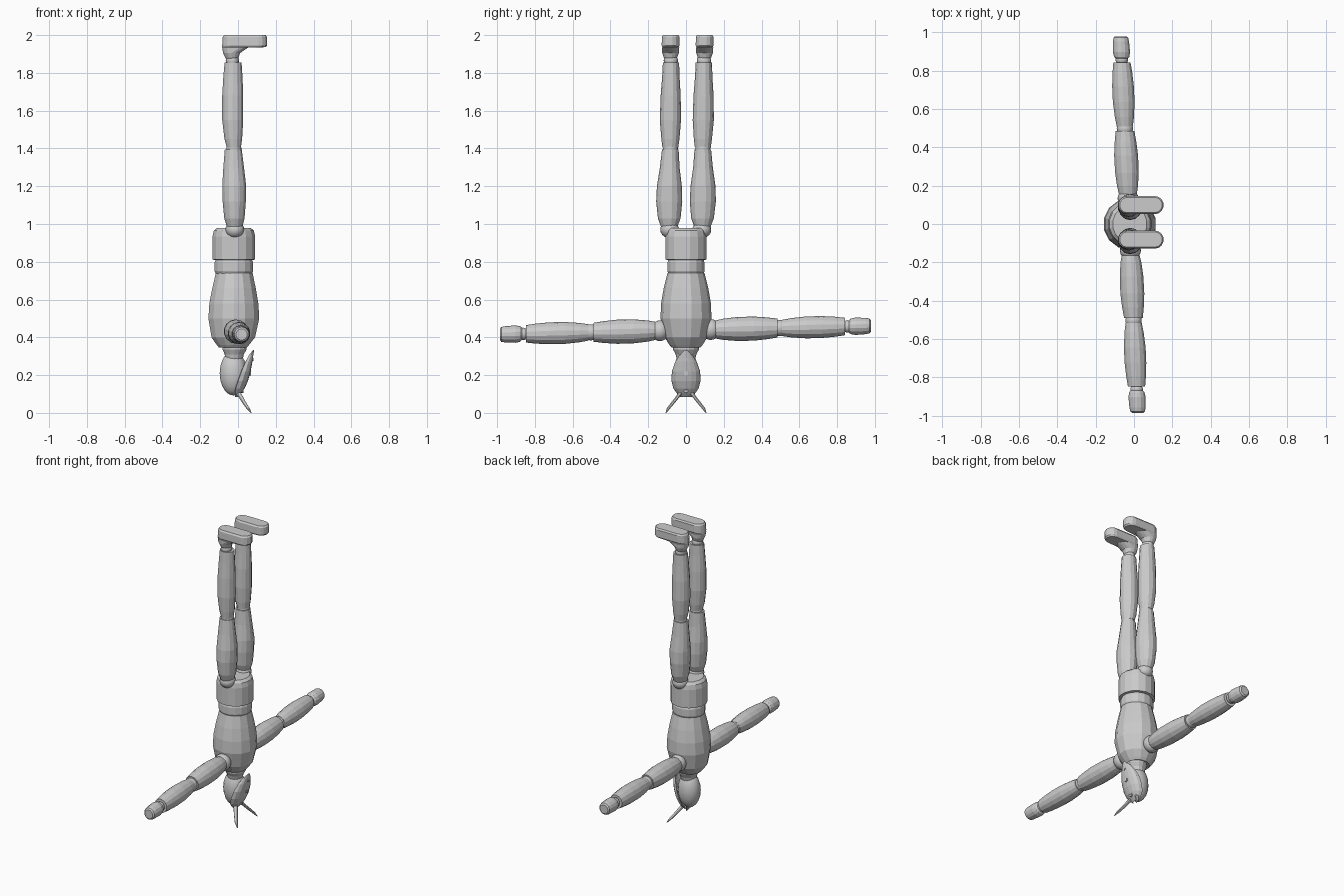
import bpy, bmesh, math
from mathutils import Vector


def finish(name, bm):
    bmesh.ops.recalc_face_normals(bm, faces=bm.faces[:])
    me = bpy.data.meshes.new(name)
    bm.to_mesh(me)
    bm.free()
    ob = bpy.data.objects.new(name, me)
    bpy.context.collection.objects.link(ob)
    return ob


def skin(name, loops):
    """Join equal-length point loops into a capped solid."""
    bm = bmesh.new()
    rows = [[bm.verts.new(p) for p in loop] for loop in loops]
    n = len(rows[0])
    for a, b in zip(rows, rows[1:]):
        for i in range(n):
            j = (i + 1) % n
            bm.faces.new((a[i], a[j], b[j], b[i]))
    bm.faces.new(rows[0])
    bm.faces.new(rows[-1])
    return finish(name, bm)


def loft(name, rings, place=lambda a, b, t: (a, b, t), n=14):
    """Elliptical rings given as (t, centre a, centre b, radius a, radius b)."""
    ang = [2 * math.pi * (i + .5) / n for i in range(n)]
    return skin(name, [[place(ca + ra * math.cos(u), cb + rb * math.sin(u), t) for u in ang]
                       for t, ca, cb, ra, rb in rings])


def ball(name, centre, size, seg=16):
    bm = bmesh.new()
    bmesh.ops.create_uvsphere(bm, u_segments=seg, v_segments=10, radius=1)
    for v in bm.verts:
        v.co = Vector(centre) + Vector(v.co[i] * size[i] for i in range(3))
    ob = finish(name, bm)
    for p in ob.data.polygons:
        p.use_smooth = True
    return ob


# Trunk
X = -.022
loft("pelvis", [(.81, X, 0, .105, .1), (.812, X, 0, .115, .112), (.935, X, 0, .115, .112),
                (.965, X, 0, .108, .107), (.98, X, 0, .09, .095)], n=16)
loft("waist", [(.73, X, 0, .095, .092), (.75, X, 0, .104, .1), (.795, X, 0, .104, .1),
               (.82, X, 0, .095, .092)], n=16)
loft("torso", [(.345, -.027, 0, .075, .075), (.36, -.027, 0, .088, .088),
               (.40, -.025, 0, .118, .113), (.50, -.022, 0, .138, .135),
               (.58, -.022, 0, .133, .132), (.66, -.021, 0, .118, .118),
               (.74, -.02, 0, .1, .098)])
loft("neck", [(.27, -.022, 0, .045, .045), (.31, -.02, 0, .052, .055),
              (.335, -.018, 0, .065, .068), (.36, -.018, 0, .065, .068)])

# Legs and feet
for s, side in ((1, "left"), (-1, "right")):
    def leg(a, b, t, s=s):
        return (a, s * b + .01 * (t - 1.1), t)

    loft(side + "_thigh", [(.985, -.018, .088, .042, .043), (1.03, -.019, .088, .055, .06),
                           (1.12, -.02, .089, .063, .069), (1.2, -.02, .089, .065, .066),
                           (1.3, -.023, .088, .056, .052), (1.395, -.025, .086, .046, .044)], leg)
    loft(side + "_shin", [(1.405, -.022, .086, .038, .042), (1.45, -.025, .086, .048, .048),
                          (1.55, -.028, .087, .057, .056), (1.68, -.028, .087, .057, .053),
                          (1.78, -.027, .087, .052, .046), (1.855, -.026, .087, .046, .043)], leg)
    ball(side + "_hip_joint", leg(-.017, .085, .97), (.05, .05, .045))
    ball(side + "_knee_joint", leg(-.022, .086, 1.4), (.04, .04, .04))
    ball(side + "_ankle_joint", leg(-.03, .088, 1.865), (.035, .038, .035))

    # Rounded sole plate with the heel block beneath it
    loops = []
    for z, x0, x1, w in ((1.875, -.065, .0, .032), (1.885, -.07, .005, .037),
                         (1.905, -.08, .012, .044), (1.934, -.085, .055, .046),
                         (1.936, -.085, .148, .042), (1.945, -.085, .155, .047),
                         (1.99, -.082, .155, .047), (2.0, -.075, .148, .04)):
        r = min(w, (x1 - x0) / 2)
        half = [-math.pi / 2 + math.pi * i / 7 for i in range(8)]
        pts = [(x1 - r + r * math.cos(u), w * math.sin(u)) for u in half]
        pts += [(x0 + r - r * math.cos(u), -w * math.sin(u)) for u in half]
        loops.append([leg(x, y + .09, z) for x, y in pts])
    skin(side + "_foot", loops)

# Arms, stretched sideways with a slight lean
for s, side in ((1, "left"), (-1, "right")):
    def arm(a, b, t, s=s):
        y = s * t - .003
        return (a - .025 - .045 * y, y, b + .438 + .023 * y)

    def tube(name, rings, arm=arm):
        loft(name, [(t, 0, 0, r, r) for t, r in rings], arm)

    ball(side + "_shoulder_joint", arm(0, 0, .135), (.055, .05, .055))
    tube(side + "_upper_arm", [(.16, .048), (.2, .056), (.27, .063), (.36, .064),
                               (.43, .058), (.488, .05)])
    ball(side + "_elbow_joint", arm(0, 0, .5), (.043, .04, .043))
    tube(side + "_forearm", [(.512, .043), (.56, .051), (.64, .058), (.72, .058),
                             (.79, .053), (.845, .046)])
    ball(side + "_wrist_joint", arm(0, 0, .86), (.033, .03, .033))
    tube(side + "_hand", [(.865, .032), (.875, .041), (.9, .046), (.955, .043),
                          (.975, .039), (.982, .03)])

# Head
ball("head", (-.025, 0, .21), (.073, .066, .118), 18)

# Pointed mask wrapped round the front of the head: (z, front x, half width, wrap depth)
bm = bmesh.new()
rows = []
for z, x, w, d in ((.332, .082, .004, .002), (.305, .078, .032, .02), (.27, .073, .054, .034),
                   (.22, .064, .072, .046), (.17, .05, .074, .05), (.13, .032, .064, .045),
                   (.105, .014, .046, .03), (.085, -.004, .026, .012)):
    rows.append([bm.verts.new((x - d * (i / 4) ** 2, w * math.sin(i * math.pi / 8), z))
                 for i in range(-4, 5)])
for a, b in zip(rows, rows[1:]):
    for i in range(8):
        bm.faces.new((a[i], a[i + 1], b[i + 1], b[i]))
mask = finish("face_mask", bm)
mod = mask.modifiers.new("thickness", 'SOLIDIFY')
mod.thickness = .006
mod.offset = 0

# Round studs down the middle of the mask
for i, (z, x, r) in enumerate(((.283, .075, .009), (.21, .062, .012), (.118, .023, .012))):
    loft("mask_stud_%d" % i, [(x - .008, 0, 0, r, r), (x + .006, 0, 0, r, r)],
         lambda a, b, t, z=z: (t, a, z + b), 12)

# Curved horns
for s, side in ((1, "left"), (-1, "right")):
    loft(side + "_horn", [(.115, -.005, s * .024, .016, .014), (.085, .014, s * .044, .014, .012),
                          (.055, .032, s * .068, .012, .012), (.025, .052, s * .092, .01, .01),
                          (.0, .07, s * .106, .003, .003)], n=8)
